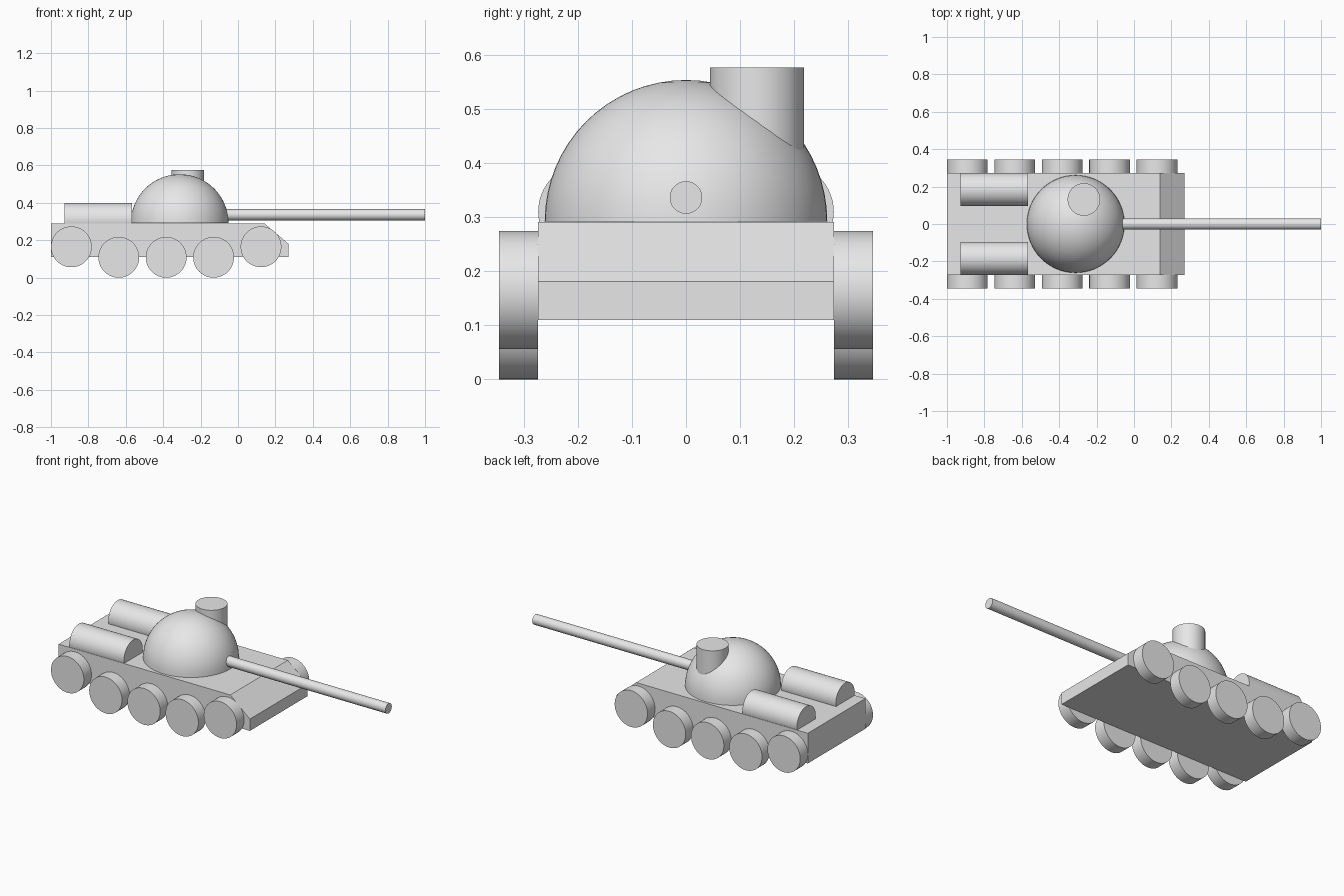
import bpy, bmesh, math
from mathutils import Vector

cube = bpy.data.objects.get("Cube")
if cube:
    bpy.data.objects.remove(cube, do_unlink=True)

grey = bpy.data.materials.new("plain_grey")
grey.use_nodes = True
grey.diffuse_color = (0.8, 0.8, 0.8, 1)
grey.node_tree.nodes["Principled BSDF"].inputs["Base Color"].default_value = (0.8, 0.8, 0.8, 1)


def finish(name, bm, smooth=True):
    """Turn a bmesh into a named, coloured object."""
    bmesh.ops.recalc_face_normals(bm, faces=bm.faces)
    mesh = bpy.data.meshes.new(name)
    bm.to_mesh(mesh)
    bm.free()
    mesh.materials.append(grey)
    obj = bpy.data.objects.new(name, mesh)
    bpy.context.collection.objects.link(obj)
    if smooth:
        bpy.ops.object.select_all(action="DESELECT")
        obj.select_set(True)
        bpy.context.view_layer.objects.active = obj
        bpy.ops.object.shade_smooth_by_angle(angle=math.radians(30))
    return obj


def cylinder(name, start, end, radius, sides=64):
    """Closed cylinder between two points."""
    start, end = Vector(start), Vector(end)
    axis = end - start
    bm = bmesh.new()
    bmesh.ops.create_cone(bm, cap_ends=True, segments=sides, radius1=radius,
                          radius2=radius, depth=axis.length)
    turn = Vector((0, 0, 1)).rotation_difference(axis).to_matrix()
    bmesh.ops.rotate(bm, verts=bm.verts, matrix=turn)
    bmesh.ops.translate(bm, verts=bm.verts, vec=(start + end) / 2)
    return finish(name, bm)


# Hull: side profile with a sloped nose, extruded across the width
HALF_WIDTH = 0.273
DECK = 0.291
profile = [(-1, 0.11), (0.27, 0.11), (0.27, 0.181), (0.14, DECK), (-1, DECK)]
bm = bmesh.new()
side = bm.faces.new([bm.verts.new((x, -HALF_WIDTH, z)) for x, z in profile])
extruded = bmesh.ops.extrude_face_region(bm, geom=[side], use_keep_orig=True)
moved = [g for g in extruded["geom"] if isinstance(g, bmesh.types.BMVert)]
bmesh.ops.translate(bm, verts=moved, vec=(0, 2 * HALF_WIDTH, 0))
finish("hull", bm, smooth=False)

# Wheels and rear drums on both sides; the end wheels sit higher
WHEEL_RADIUS = 0.109
for label, s in (("left", 1), ("right", -1)):
    for i in range(5):
        x = -0.891 + i * 0.2535
        z = 0.165 if i in (0, 4) else WHEEL_RADIUS
        cylinder(f"wheel_{label}_{i + 1}", (x, s * HALF_WIDTH, z),
                 (x, s * 0.345, z), WHEEL_RADIUS)
    cylinder(f"rear_drum_{label}", (-0.928, s * 0.184, 0.31),
             (-0.566, s * 0.184, 0.31), 0.089)

# Turret: upper half of a sphere, closed underneath
bm = bmesh.new()
bmesh.ops.create_uvsphere(bm, u_segments=64, v_segments=32, radius=0.261)
cut = bmesh.ops.bisect_plane(bm, geom=bm.verts[:] + bm.edges[:] + bm.faces[:],
                             plane_co=(0, 0, 0), plane_no=(0, 0, -1),
                             clear_outer=True)
bmesh.ops.holes_fill(bm, edges=[e for e in bm.edges if e.is_boundary])
bmesh.ops.translate(bm, verts=bm.verts, vec=(-0.312, 0, DECK + 0.001))
finish("turret_dome", bm)

# Hatch tower and gun
cylinder("hatch_tower", (-0.268, 0.131, 0.40), (-0.268, 0.131, 0.576), 0.087)
cylinder("gun_barrel", (-0.2, 0, 0.336), (1, 0, 0.336), 0.03)
